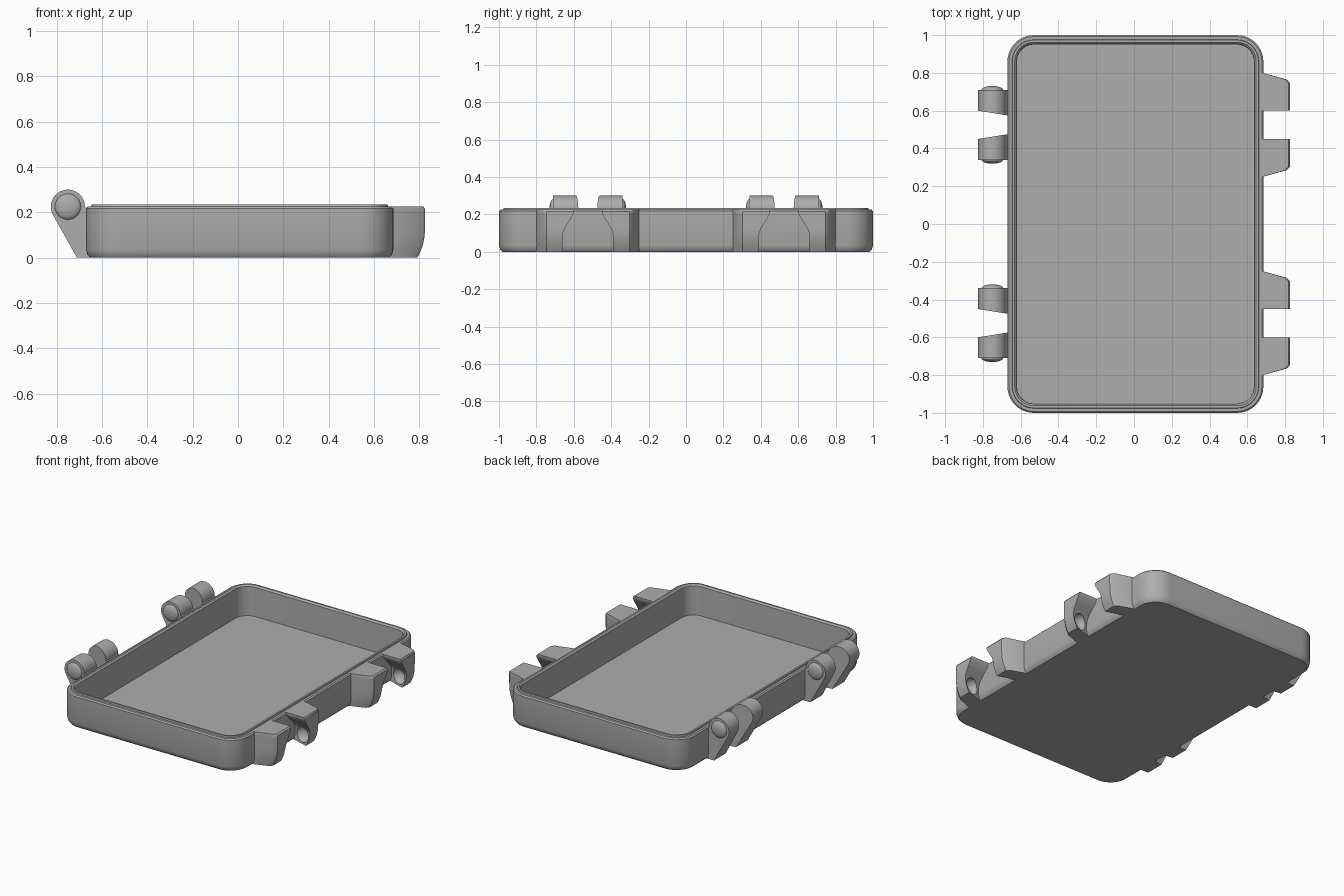
import bpy, bmesh, math
from mathutils import Vector

if "Cube" in bpy.data.objects:
    bpy.data.objects.remove(bpy.data.objects["Cube"])

grey = bpy.data.materials.new("plain grey")
grey.use_nodes = True
grey.diffuse_color = (0.42, 0.42, 0.42, 1)
grey.node_tree.nodes["Principled BSDF"].inputs["Base Color"].default_value = grey.diffuse_color


def finish(bm, name):
    bmesh.ops.recalc_face_normals(bm, faces=bm.faces)
    mesh = bpy.data.meshes.new(name)
    bm.to_mesh(mesh)
    bm.free()
    mesh.materials.append(grey)
    obj = bpy.data.objects.new(name, mesh)
    bpy.context.collection.objects.link(obj)
    return obj


def smooth(obj):
    bpy.ops.object.select_all(action='DESELECT')
    obj.select_set(True)
    bpy.context.view_layer.objects.active = obj
    bpy.ops.object.shade_smooth_by_angle(angle=math.radians(35))


def loft(name, rings):
    """Skin a stack of equal-length rings and cap both ends."""
    bm = bmesh.new()
    loops = [[bm.verts.new(p) for p in ring] for ring in rings]
    n = len(loops[0])
    for a, b in zip(loops, loops[1:]):
        for i in range(n):
            j = (i + 1) % n
            bm.faces.new((a[i], a[j], b[j], b[i]))
    bm.faces.new(loops[0])
    bm.faces.new(loops[-1])
    return finish(bm, name)


def ellipsoid(name, centre, radius, y_scale):
    bm = bmesh.new()
    bmesh.ops.create_uvsphere(bm, u_segments=32, v_segments=16, radius=radius)
    for v in bm.verts:
        v.co = Vector((v.co.x, v.co.y * y_scale, v.co.z)) + Vector(centre)
    return finish(bm, name)


# Tray: rounded rectangle lofted up the outside, over the lip, down to the floor
def rounded_ring(inset, z, steps=10):
    r = 0.14 - inset
    ring = []
    for k, (sx, sy) in enumerate(((1, 1), (-1, 1), (-1, -1), (1, -1))):
        cx, cy = 0.0075 + sx * (0.6775 - 0.14), sy * (1 - 0.14)
        for i in range(steps + 1):
            t = math.pi / 2 * (k + i / steps)
            ring.append((cx + r * math.cos(t), cy + r * math.sin(t), z))
    return ring


section = [(0.018, 0), (0.007, 0.012), (0, 0.035), (0, 0.217), (0.008, 0.225),
           (0.024, 0.225), (0.026, 0.235), (0.038, 0.235), (0.048, 0.225), (0.05, 0.025)]
smooth(loft("tray", [rounded_ring(i, z) for i, z in section]))


# Hinge arms on the right: round eye on a tapering web, with a shallow outer knob
AXLE_X, AXLE_Z, EYE = -0.75, 0.225, 0.075
arm_profile = [(-0.65, 0), (-0.71, 0)]
for i in range(25):
    t = math.radians(207 - i * 207 / 24)
    arm_profile.append((AXLE_X + EYE * math.cos(t), AXLE_Z + EYE * math.sin(t)))
arm_profile.append((-0.65, 0.2))


def hinge_arm(label, centre, side):
    inner = [(x, centre + side * (0.05 + 0.16 * (-0.67 - x) + 0.0), z) for x, z in arm_profile]
    outer = [(x, centre + side * 0.185, z) for x, z in arm_profile]
    smooth(loft("hinge_arm_" + label, [inner, outer]))
    smooth(ellipsoid("hinge_knob_" + label, (AXLE_X, centre + side * 0.185, AXLE_Z), 0.057, 0.36))


# Socket lugs on the left: overhanging top, recessed lower face with a dimple
def lug_ring(z, x_out, recess, centre, side):
    near, far = 0.075 + recess * 0.1, 0.075 + recess * 0.06
    pts = [(0.66, near), (x_out, far), (x_out, 0.222),
           (x_out - 0.016, 0.24), (0.66, 0.281)]
    return [(x, centre + side * d, z) for x, d in pts]


lug_levels = [(0, 0.79, 1), (0.02, 0.801, 1), (0.05, 0.813, 1), (0.08, 0.82, 1),
              (0.1, 0.823, 0.97), (0.125, 0.824, 0.82), (0.165, 0.825, 0.4),
              (0.2, 0.825, 0.05), (0.215, 0.825, 0), (0.225, 0.817, 0)]


def socket_lug(label, centre, side):
    lug = loft("socket_lug_" + label, [lug_ring(*lv, centre, side) for lv in lug_levels])
    cutter = ellipsoid("dimple_cutter_" + label, (0.755, centre + side * 0.153, 0.065), 0.055, 0.8)
    cutter.hide_render = True
    cut = lug.modifiers.new("dimple", 'BOOLEAN')
    cut.operation = 'DIFFERENCE'
    cut.object = cutter
    cut.solver = 'EXACT'
    bpy.context.view_layer.objects.active = lug
    bpy.ops.object.modifier_apply(modifier=cut.name)
    bpy.data.objects.remove(cutter)
    smooth(lug)


for end, centre in (("front", -0.525), ("back", 0.525)):
    for tag, side in (("a", -1), ("b", 1)):
        hinge_arm(end + "_" + tag, centre, side)
        socket_lug(end + "_" + tag, centre, side)
